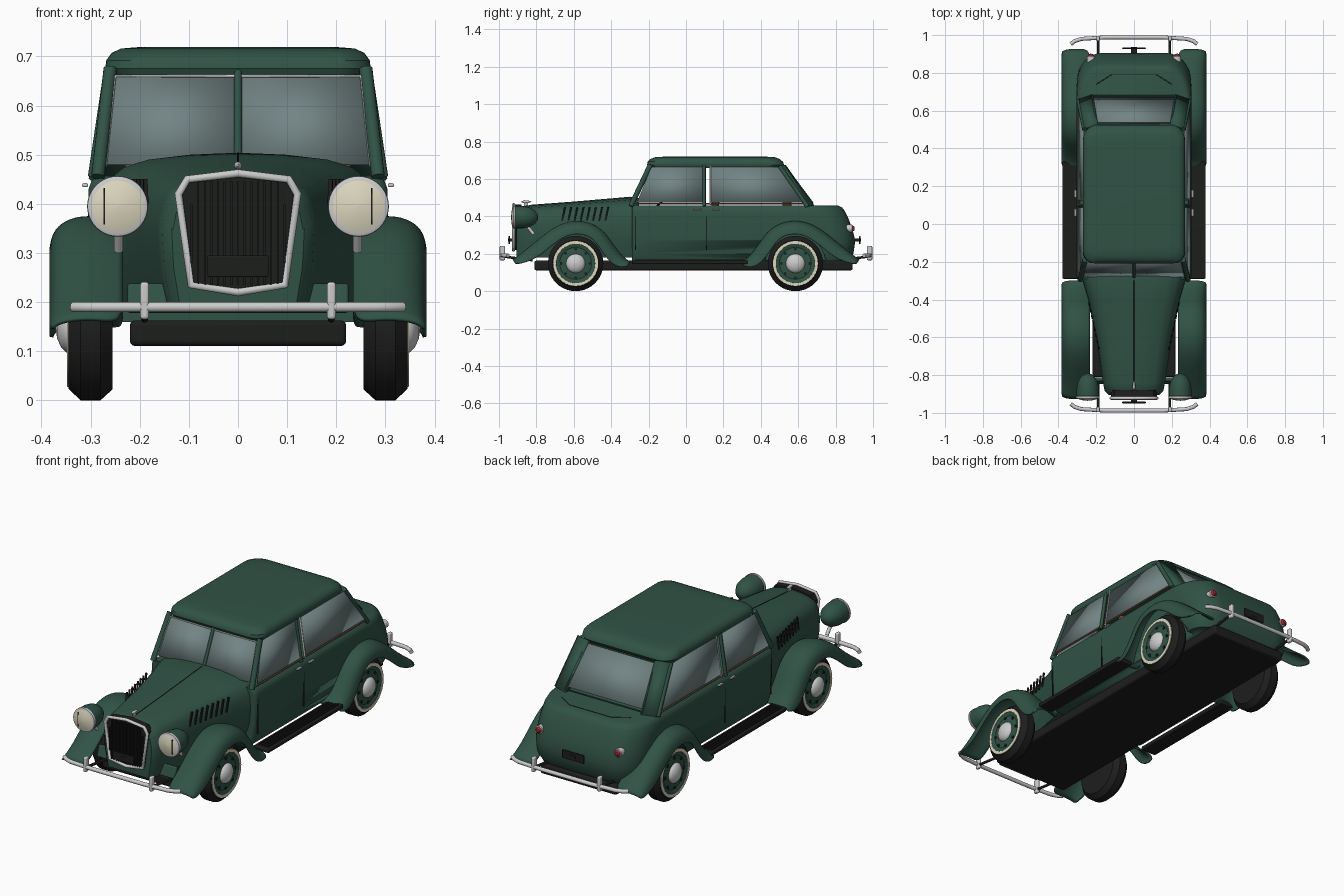
import bpy, bmesh, math
from mathutils import Vector

if "Cube" in bpy.data.objects:
    bpy.data.objects.remove(bpy.data.objects["Cube"])

def mat(name, r, g, b):
    m = bpy.data.materials.new(name)
    m.diffuse_color = (r, g, b, 1)
    m.use_nodes = True
    m.node_tree.nodes["Principled BSDF"].inputs["Base Color"].default_value = m.diffuse_color
    return m

GREEN = mat("green_paint", .03, .085, .06)
DARK = mat("black_trim", .012, .013, .012)
CHROME = mat("chrome", .6, .6, .58)
GLASS = mat("glass", .17, .23, .23)
CREAM = mat("cream_lens", .72, .68, .52)
RED = mat("red_lens", .4, .02, .03)
BROWN = mat("brown_leather", .2, .08, .045)

def mesh(name, verts, faces, m, angle=35, thick=0, sub=0):
    me = bpy.data.meshes.new(name)
    me.from_pydata([tuple(v) for v in verts], [], faces)
    bm = bmesh.new()
    bm.from_mesh(me)
    bmesh.ops.recalc_face_normals(bm, faces=bm.faces)
    bm.to_mesh(me)
    bm.free()
    me.materials.append(m)
    me.shade_smooth()
    me.set_sharp_from_angle(angle=math.radians(angle))
    ob = bpy.data.objects.new(name, me)
    bpy.context.collection.objects.link(ob)
    if sub:
        ob.modifiers.new("smooth", 'SUBSURF').levels = sub
    if thick:
        md = ob.modifiers.new("thickness", 'SOLIDIFY')
        md.thickness, md.offset = thick, 0
    return ob

def loft(name, rings, m, closed=True, caps=True, **kw):
    n = len(rings[0])
    faces = [(i*n+j, i*n+(j+1) % n, (i+1)*n+(j+1) % n, (i+1)*n+j)
             for i in range(len(rings)-1) for j in range(n if closed else n-1)]
    if caps and closed:
        faces += [tuple(range(n)), tuple(range((len(rings)-1)*n, len(rings)*n))]
    return mesh(name, [p for r in rings for p in r], faces, m, **kw)

def lathe(name, prof, c, axis, m, n=40, **kw):
    # prof holds (distance along axis, radius)
    rings = []
    for a, r in prof:
        r = max(r, .0005)
        ring = []
        for k in range(n):
            u, v = r*math.cos(2*math.pi*k/n), r*math.sin(2*math.pi*k/n)
            off = (a, u, v) if axis == 'x' else (u, a, v)
            ring.append(Vector(c) + Vector(off))
        rings.append(ring)
    return loft(name, rings, m, **kw)

def box(name, c, size, m, bevel=0, rot=(0, 0, 0)):
    v = [(x*size[0]/2, y*size[1]/2, z*size[2]/2) for x in (-1, 1) for y in (-1, 1) for z in (-1, 1)]
    f = [(0, 1, 3, 2), (4, 5, 7, 6), (0, 1, 5, 4), (2, 3, 7, 6), (0, 2, 6, 4), (1, 3, 7, 5)]
    ob = mesh(name, v, f, m)
    ob.location, ob.rotation_euler = c, rot
    if bevel:
        b = ob.modifiers.new("bevel", 'BEVEL')
        b.width, b.segments = bevel, 3
    return ob

def tube(name, pts, r, m, cyclic=False):
    cu = bpy.data.curves.new(name, 'CURVE')
    cu.dimensions, cu.bevel_depth, cu.bevel_resolution, cu.use_fill_caps = '3D', r, 3, True
    sp = cu.splines.new('POLY')
    sp.points.add(len(pts)-1)
    for p, q in zip(sp.points, pts):
        p.co = (*q, 1)
    sp.use_cyclic_u = cyclic
    cu.materials.append(m)
    ob = bpy.data.objects.new(name, cu)
    bpy.context.collection.objects.link(ob)
    return ob

def outline(z, hw, yf, yb, rf, rx, ry, n=8):
    # plan outline with front corner radius rf and elliptical rear corners rx, ry
    half = [(hw-rf+rf*math.sin(t), yf+rf-rf*math.cos(t)) for t in [math.pi/2*k/n for k in range(n+1)]]
    half += [(hw-rx+rx*math.cos(t), yb-ry+ry*math.sin(t)) for t in [math.pi/2*k/n for k in range(n+1)]]
    return [(x, y, z) for x, y in half] + [(-x, y, z) for x, y in reversed(half)]

# main body tub and roof, stacked plan outlines
body = loft("body", [outline(z, hw, -.29, yb, .02, .13, ry) for z, hw, yb, ry in
            [(.16, .275, .87, .1), (.2, .292, .895, .12), (.27, .3, .905, .14), (.33, .304, .89, .16),
             (.39, .305, .868, .18), (.43, .304, .848, .2), (.447, .298, .835, .2), (.457, .285, .815, .19)]], GREEN)
loft("roof", [outline(z, hw, yf, yb, .06, .08, .08) for z, hw, yf, yb in
     [(.658, .262, -.2, .515), (.675, .27, -.208, .525), (.692, .268, -.205, .518), (.707, .257, -.19, .5),
      (.716, .238, -.165, .475), (.719, .2, -.12, .43)]], GREEN)
# tapered bonnet and cowl
def bonnet_ring(y, hw, zt):
    half = [(.86*hw, .18), (.97*hw, .27), (hw, .35), (.98*hw, zt-.09), (.93*hw, zt-.055),
            (.84*hw, zt-.03), (.66*hw, zt-.014), (.35*hw, zt-.004), (0, zt)]
    return [(x, y, z) for x, z in half] + [(-x, y, z) for x, z in half[-2::-1]]
loft("bonnet", [bonnet_ring(*s) for s in [(-.905, .135, .437), (-.885, .155, .452), (-.84, .164, .459),
     (-.6, .2, .477), (-.4, .243, .494), (-.29, .276, .504), (-.25, .288, .497)]], GREEN)
tube("bonnet_hinge", [(0, -.84, .459), (0, -.6, .477), (0, -.4, .494), (0, -.3, .503)], .002, DARK)
lathe("bonnet_ornament", [(-.025, .002), (-.01, .008), (.012, .006), (.03, 0)], (0, -.855, .478), 'y', CHROME, n=12)
box("ornament_stem", (0, -.855, .466), (.006, .02, .03), CHROME)
# chassis, apron
box("chassis", (0, .04, .137), (.44, 1.7, .052), DARK, .01)
box("front_apron", (0, -.83, .208), (.45, .02, .06), GREEN, .006, (-.3, 0, 0))

# grille
half = [(0, .462), (.103, .45), (.121, .42), (.096, .235), (0, .22)]
shell = half + [(-x, z) for x, z in half[-2:0:-1]]
loft("grille_panel", [[(x, y, z) for x, z in shell] for y in (-.918, -.88)], DARK)
tube("grille_frame", [(x, -.922, z) for x, z in shell], .0085, CHROME, True)
for i in range(-7, 8):
    x = i*.0135
    box("grille_bar", (x, -.922, .34), (.004, .012, .21 if abs(i) < 7 else .12), DARK)
for name, y in (("front_plate", -.945), ("rear_plate", .93)):
    box(name, (0, y, .273), (.125, .008, .044), DARK, .003)
    box(name+"_bracket", (0, y*.985, .273), (.03, .04, .015), DARK)

# bumpers front and rear
for e, nm in ((-1, "front"), (1, "rear")):
    pts = [(.335, .952), (.315, .968), (.28, .98), (.15, .988)]
    pts += [(-x, y) for x, y in reversed(pts)]
    bar = tube(nm+"_bumper", [(x, e*y, .19) for x, y in pts], .0105, CHROME)
    for s in (-1, 1):
        box(nm+"_overrider", (s*.19, e*.982, .203), (.018, .028, .076), CHROME, .006)
        tube(nm+"_bumper_mount", [(s*.19, e*.975, .185), (s*.19, e*.82, .165)], .007, DARK)

def fender(name, s, e):
    path = [(.3, .155), (.335, .175), (.39, .245), (.435, .315), (.5, .36), (.58, .376), (.66, .362),
            (.73, .32), (.79, .272), (.85, .222), (.925, .165)]
    prof = [(.235, -.014), (.28, 0), (.325, .001), (.36, -.014), (.376, -.038), (.38, -.068)]
    rings = []
    for i, (y, z) in enumerate(path):
        a, b = path[max(i-1, 0)], path[min(i+1, len(path)-1)]
        t = Vector((b[0]-a[0], b[1]-a[1])).normalized()
        k = .45 if i in (0, len(path)-1) else 1
        rings.append([(s*x, e*(y - t.y*d*k), z + t.x*d*k) for x, d in prof])
    loft(name, rings, GREEN, closed=False, thick=.008, sub=2, angle=180)

def panel(name, pts, m, thick):
    return mesh(name, pts, [(0, 1, 2, 3)], m, thick=thick)

def side_x(z):
    return .297 - (z-.455)*.15

for s in (-1, 1):
    # fenders, running board
    fender("front_fender", s, -1)
    fender("rear_fender", s, 1)
    box("running_board", (s*.335, .02, .155), (.088, .62, .02), DARK, .005)
    for k in range(4):
        box("running_board_rib", (s*(.31+.017*k), .02, .167), (.006, .58, .006), DARK)
    # wheels
    for y, nm in ((-.59, "front"), (.585, "rear")):
        c = (s*.3, y, .148)
        P = lambda pr: [(s*a, r) for a, r in pr]
        lathe(nm+"_tyre", P([(-.045, .09), (-.045, .125), (-.02, .148), (.02, .148), (.045, .124), (.046, .1), (.035, .095)]), c, 'x', DARK, angle=25)
        lathe(nm+"_whitewall", P([(.04, .121), (.048, .12), (.048, .105), (.04, .103)]), c, 'x', CREAM)
        lathe(nm+"_rim", P([(.03, .105), (.047, .104), (.045, .095), (.04, .085), (.045, .06), (.045, 0)]), c, 'x', GREEN)
        lathe(nm+"_hubcap", P([(.04, .052), (.05, .05), (.06, .04), (.068, .022), (.071, 0)]), c, 'x', CHROME)
        for k in range(8):
            a = math.pi*k/4
            lathe(nm+"_rim_hole", P([(.03, .008), (.046, .008)]), (c[0], y+.077*math.cos(a), .148+.077*math.sin(a)), 'x', DARK, n=10)
    cut = lathe("wheel_well_cutter", [(-.07, .16), (.2, .16)], (s*.3, .585, .148), 'x', DARK)
    cut.hide_render = True
    cut.hide_set(True)
    md = body.modifiers.new("wheel_well", 'BOOLEAN')
    md.object, md.operation, md.solver = cut, 'DIFFERENCE', 'EXACT'
    # headlights and tail lights
    c = (s*.245, -.87, .395)
    lathe("headlight_shell", [(.08, 0), (.075, .02), (.06, .037), (.035, .052), (0, .059), (-.045, .059)], c, 'y', GREEN)
    lathe("headlight_ring", [(-.04, .058), (-.043, .062), (-.053, .061), (-.056, .055)], c, 'y', CHROME)
    lathe("headlight_lens", [(-.045, .056), (-.055, .055), (-.062, .035), (-.066, 0)], c, 'y', CREAM)
    box("headlight_divider", (s*.272, -.931, .395), (.003, .006, .075), DARK)
    tube("headlight_stalk", [(s*.243, -.85, .35), (s*.243, -.815, .305)], .009, CHROME)
    lathe("tail_light_ring", [(-.04, .02), (.008, .021), (.01, .018)], (s*.228, .88, .335), 'y', CHROME, n=20)
    lathe("tail_light", [(0, .017), (.012, .016), (.02, .01), (.022, 0)], (s*.228, .88, .335), 'y', RED, n=20)
    # bonnet louvres
    for k in range(8):
        y = -.655 + k*.033
        box("louvre", (s*(.199+(y+.6)*.215), y, .413), (.008, .008, .075), DARK, 0, (-.22, 0, -s*.2))
    # windows and pillars
    X = lambda y, z: (s*side_x(z), y, z)
    panel("front_side_glass", [X(-.262, .475), X(.1, .475), X(.1, .664), X(-.185, .664)], GLASS, .004)
    panel("rear_side_glass", [X(.13, .475), X(.625, .475), X(.495, .664), X(.13, .664)], GLASS, .004)
    tube("side_window_trim", [X(-.27, .468), X(.64, .468)], .004, BROWN)
    tube("front_pillar", [(s*.285, -.295, .455), (s*.26, -.19, .675)], .014, GREEN)
    tube("centre_pillar", [X(.097, .455), X(.097, .67)], .009, GREEN)
    tube("centre_pillar_trim", [X(.13, .46), X(.13, .67)], .005, CHROME)
    tube("rear_pillar_edge", [(s*.292, .65, .452), (s*.262, .5, .668)], .012, GREEN)
    panel("rear_quarter", [(s*.29, .655, .45), (s*.215, .68, .45), (s*.19, .525, .67), (s*.262, .505, .67)], GREEN, .02)
    panel("windscreen", [(s*.006, -.283, .48), (s*.268, -.278, .48), (s*.25, -.195, .662), (s*.006, -.2, .662)], GLASS, .004)
    tube("windscreen_trim", [(s*.27, -.284, .475), (s*.25, -.202, .66), (0, -.206, .66)], .003, CHROME)
    # doors
    for y in (-.27, .11):
        box("door_seam", (s*.303, y, .31), (.004, .004, .18), DARK)
    for y in (.06, .16):
        box("door_handle", (s*.311, y, .438), (.012, .04, .008), CHROME, .003)
    box("front_seat_back", (s*.13, .16, .48), (.2, .04, .1), BROWN, .015, (-.15, 0, 0))

tube("windscreen_divider", [(0, -.288, .48), (0, -.2, .67)], .008, GREEN)
panel("rear_glass", [(-.225, .668, .478), (.225, .668, .478), (.2, .527, .664), (-.2, .527, .664)], GLASS, .004)
tube("rear_glass_trim", [(-.222, .678, .47), (.222, .678, .47), (.197, .532, .664), (-.197, .532, .664)], .005, GREEN, True)
box("rear_seat_back", (0, .54, .475), (.42, .05, .07), BROWN, .015)
# steering wheel and boot lid seam
tube("steering_wheel", [(.13+.05*math.cos(a), -.12+.035*math.sin(a), .485+.03*math.sin(a))
     for a in [math.pi*k/12 for k in range(24)]], .005, DARK, True)
tube("boot_seam", [(-.2, .74, .457), (-.12, .79, .457), (.12, .79, .457), (.2, .74, .457)], .002, DARK)
